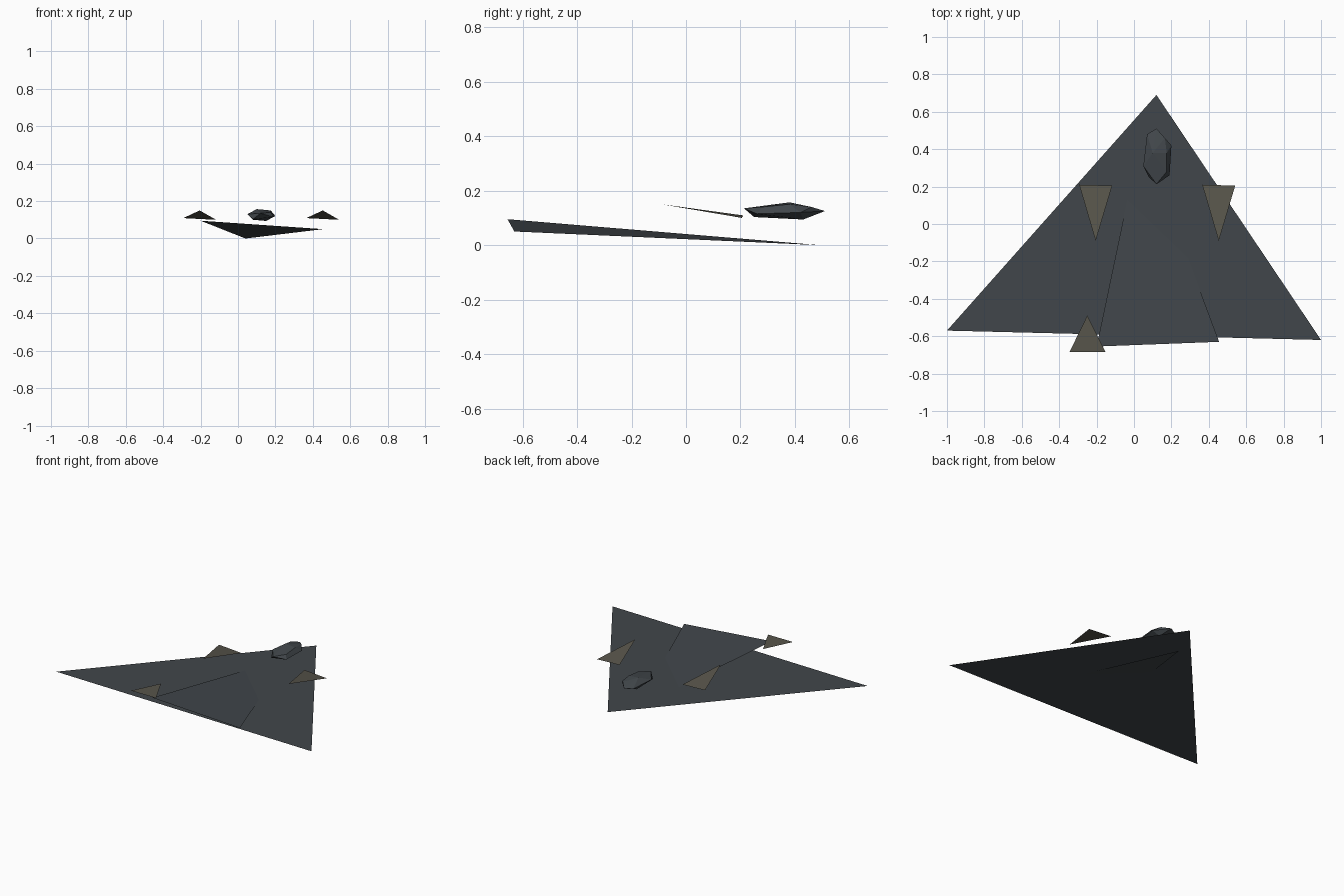
import bpy
import bmesh

cube = bpy.data.objects.get("Cube")
if cube:
    bpy.data.objects.remove(cube, do_unlink=True)


def make_material(name, color):
    mat = bpy.data.materials.new(name)
    mat.use_nodes = True
    mat.diffuse_color = (*color, 1)
    bsdf = mat.node_tree.nodes["Principled BSDF"]
    bsdf.inputs["Base Color"].default_value = (*color, 1)
    bsdf.inputs["Roughness"].default_value = 0.8
    return mat


def finish(name, bm, mat):
    mesh = bpy.data.meshes.new(name)
    bm.to_mesh(mesh)
    bm.free()
    mesh.materials.append(mat)
    obj = bpy.data.objects.new(name, mesh)
    bpy.context.collection.objects.link(obj)
    return obj


def sheet(name, corners, mat):
    """Flat single-sided triangle, turned to face upward."""
    bm = bmesh.new()
    face = bm.faces.new([bm.verts.new(c) for c in corners])
    face.normal_update()
    if face.normal.z < 0:
        face.normal_flip()
    return finish(name, bm, mat)


def gem(name, points, mat):
    """Faceted solid wrapped around a few points."""
    bm = bmesh.new()
    for p in points:
        bm.verts.new(p)
    bmesh.ops.convex_hull(bm, input=bm.verts[:])
    bmesh.ops.recalc_face_normals(bm, faces=bm.faces[:])
    return finish(name, bm, mat)


slate = make_material("slate grey", (0.053, 0.062, 0.070))
bronze = make_material("dull bronze", (0.097, 0.091, 0.070))

# Main wing, level
sheet("main_wing", [(-1, -0.57, 0.03), (1, -0.62, 0.03), (0.12, 0.69, 0.03)], slate)

# Tilted body plate, its tip passing down through the wing
sheet("body_plate", [(-0.2, -0.655, 0.095), (0.455, -0.63, 0.05), (0.04, 0.49, 0)], slate)

# Faceted canopy
gem("canopy", [
    (0.12, 0.51, 0.125), (0.07, 0.48, 0.125), (0.165, 0.46, 0.14),
    (0.2, 0.42, 0.12), (0.19, 0.26, 0.115), (0.175, 0.28, 0.14),
    (0.12, 0.213, 0.135), (0.05, 0.31, 0.13), (0.10, 0.38, 0.157),
    (0.175, 0.38, 0.15), (0.08, 0.25, 0.103), (0.15, 0.43, 0.094),
    (0.08, 0.43, 0.1)], slate)

# Pair of sloping fins beside the canopy
for side, x in (("right", -0.205), ("left", 0.453)):
    sheet(side + "_fin", [(x - 0.088, 0.21, 0.109), (x + 0.088, 0.205, 0.1),
                          (x, -0.09, 0.15)], bronze)

# Level tail fin
sheet("tail_fin", [(-0.345, -0.685, 0.117), (-0.152, -0.685, 0.117),
                   (-0.25, -0.49, 0.117)], bronze)
